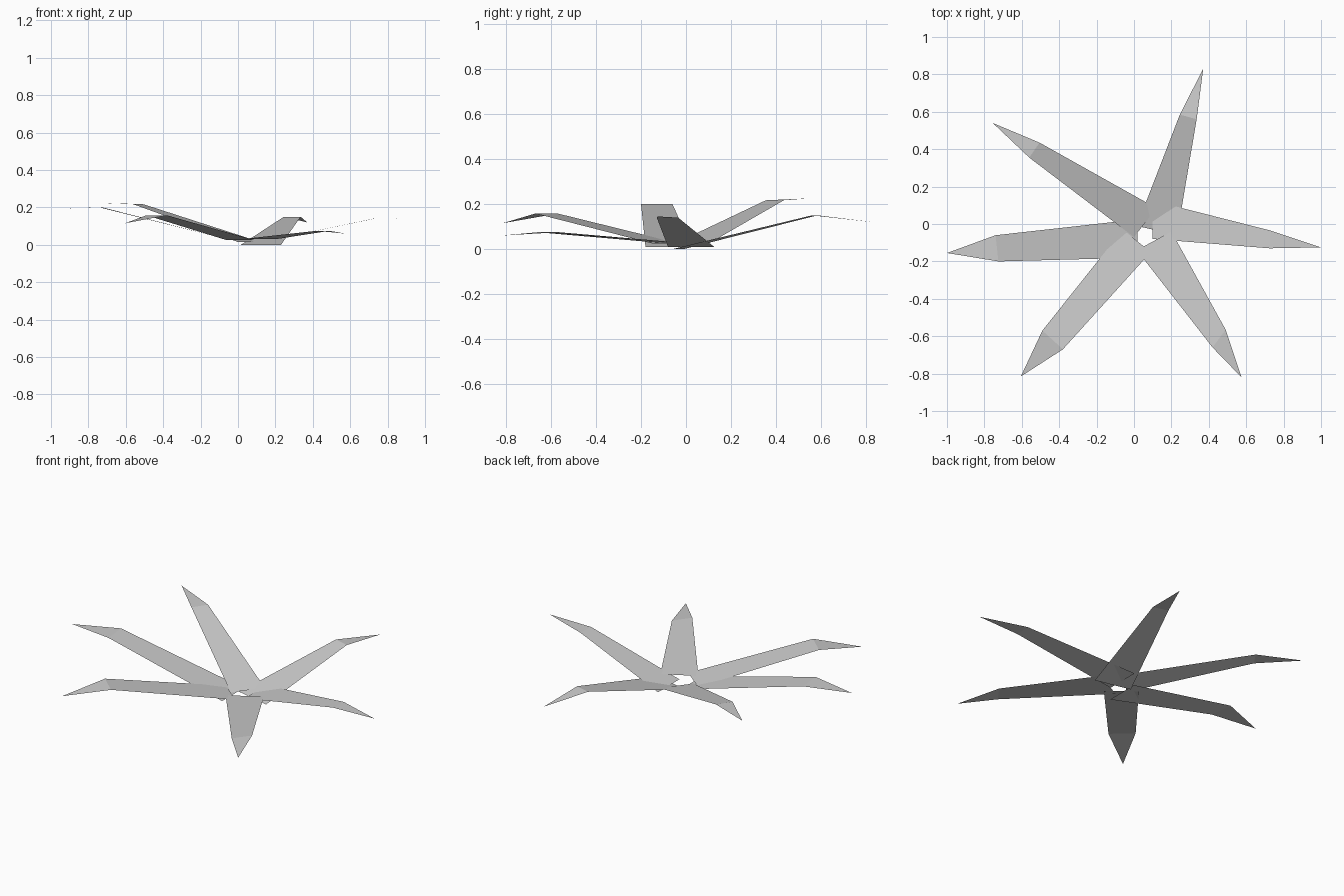
import bpy
import bmesh

default_cube = bpy.data.objects.get("Cube")
if default_cube:
    bpy.data.objects.remove(default_cube, do_unlink=True)


def make_material(name, colour):
    material = bpy.data.materials.new(name)
    material.use_nodes = True
    material.diffuse_color = colour
    shader = material.node_tree.nodes["Principled BSDF"]
    shader.inputs["Base Color"].default_value = colour
    shader.inputs["Roughness"].default_value = 0.8
    return material


leaf_grey = make_material("light grey", (0.6, 0.6, 0.6, 1))


def make_leaf(name, base, fold, tip, heights):
    """A single-sided blade: a long tapering panel, then a folded pointed end.

    base and fold each hold the left and right corner, seen from the centre
    looking outward; heights are those of the base, the fold and the tip."""
    base_z, fold_z, tip_z = heights
    bm = bmesh.new()
    base_left, base_right = [bm.verts.new((*p, base_z)) for p in base]
    fold_left, fold_right = [bm.verts.new((*p, fold_z)) for p in fold]
    point = bm.verts.new((*tip, tip_z))
    bm.faces.new((base_left, base_right, fold_right, fold_left))
    bm.faces.new((fold_left, fold_right, point))
    bm.normal_update()

    # Every blade shows its face upward
    for face in bm.faces:
        if face.normal.z < 0:
            face.normal_flip()

    mesh = bpy.data.meshes.new(name)
    bm.to_mesh(mesh)
    bm.free()
    mesh.materials.append(leaf_grey)
    leaf = bpy.data.objects.new(name, mesh)
    bpy.context.collection.objects.link(leaf)
    return leaf


# Six blades fanned around the centre, their inner ends overlapping
make_leaf("back_leaf",
          base=((0.015, -0.01), (0.23, -0.06)),
          fold=((0.245, 0.585), (0.335, 0.56)),
          tip=(0.37, 0.83), heights=(0, 0.15, 0.12))
make_leaf("left_leaf",
          base=((0.1, 0.125), (0.1, -0.08)),
          fold=((0.73, -0.035), (0.725, -0.13)),
          tip=(1, -0.125), heights=(0.01, 0.14, 0.145))
make_leaf("front_left_leaf",
          base=((0.2, -0.04), (0.015, -0.14)),
          fold=((0.49, -0.565), (0.42, -0.66)),
          tip=(0.575, -0.82), heights=(0.03, 0.075, 0.06))
make_leaf("front_right_leaf",
          base=((0.09, -0.15), (-0.06, -0.03)),
          fold=((-0.38, -0.67), (-0.49, -0.57)),
          tip=(-0.605, -0.815), heights=(0.025, 0.158, 0.115))
make_leaf("right_leaf",
          base=((0.02, -0.18), (0.02, 0.025)),
          fold=((-0.725, -0.2), (-0.74, -0.06)),
          tip=(-1, -0.155), heights=(0.01, 0.2, 0.193))
make_leaf("back_right_leaf",
          base=((0, -0.07), (0.12, 0.085)),
          fold=((-0.56, 0.355), (-0.505, 0.435)),
          tip=(-0.755, 0.54), heights=(0.015, 0.217, 0.225))
